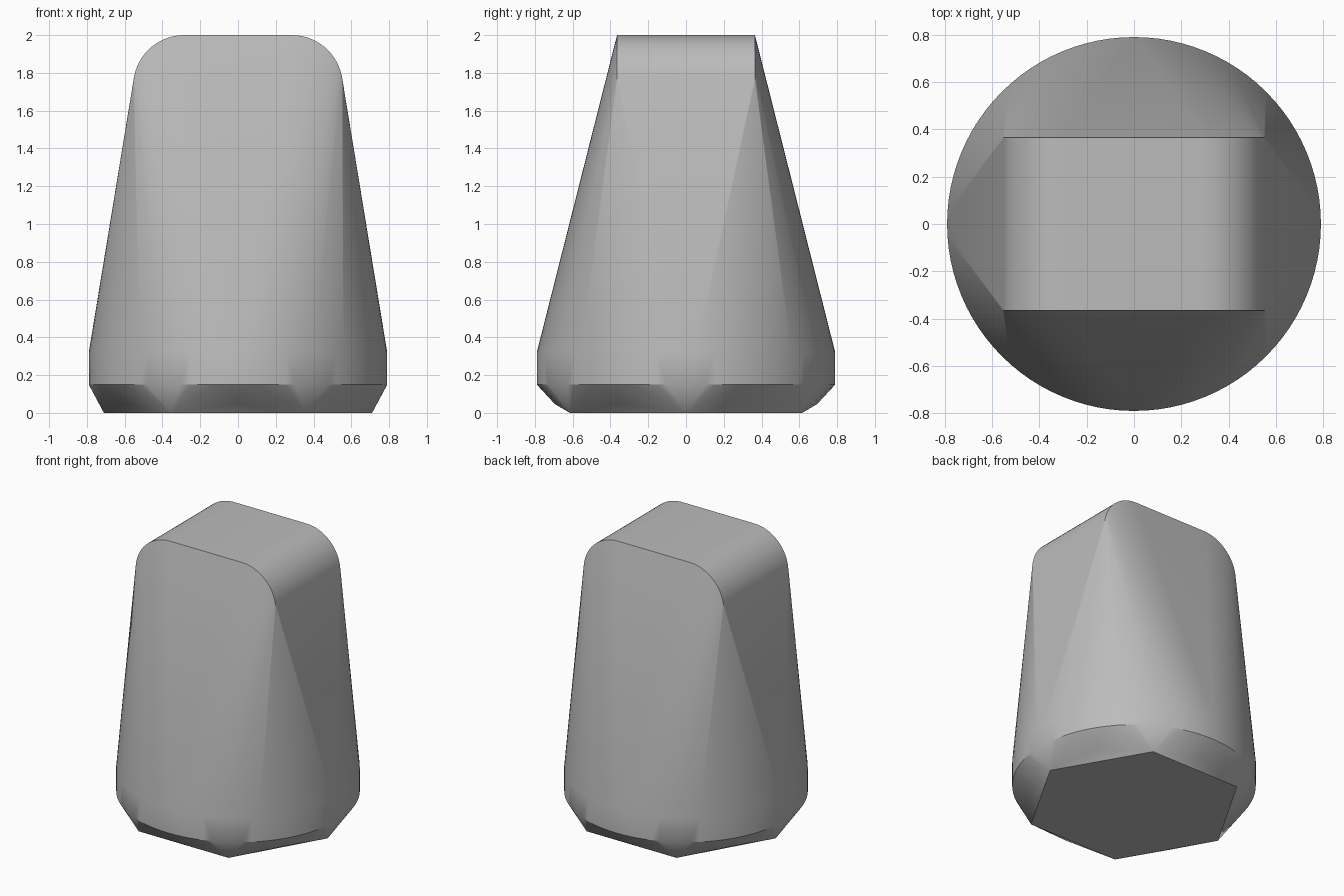
import bpy, bmesh
from math import sin, cos, pi, radians

cube = bpy.data.objects.get("Cube")
if cube:
    bpy.data.objects.remove(cube, do_unlink=True)

grey = bpy.data.materials.new("plain_grey")
grey.use_nodes = True
colour = (0.5, 0.5, 0.5, 1)
grey.diffuse_color = colour
grey.node_tree.nodes["Principled BSDF"].inputs["Base Color"].default_value = colour


def ring(radius, z, count, start=0.0):
    """Evenly spaced points on a level circle."""
    return [(radius * cos(start + 2 * pi * i / count),
             radius * sin(start + 2 * pi * i / count), z) for i in range(count)]


def rounded_end(y, half_flat=0.285, radius=0.27, top=2.0, steps=16):
    """Top edge of the slab with its two rounded shoulders."""
    points = []
    for side in (-1, 1):
        for i in range(steps + 1):
            a = pi / 2 * i / steps
            points.append((side * (half_flat + radius * cos(a)), y,
                           top - radius + radius * sin(a)))
    return points


# Hexagonal foot, swelling at the middle of each side
points = ring(0.71, 0, 6) + ring(0.695, 0.047, 6, pi / 6)
# Round lower band
points += ring(0.79, 0.15, 96) + ring(0.79, 0.32, 96)
# Rounded slab at the top
points += rounded_end(-0.365) + rounded_end(0.365)

# Skin stretched over all the sections
bm = bmesh.new()
for p in points:
    bm.verts.new(p)
hull = bmesh.ops.convex_hull(bm, input=bm.verts[:])
loose = {g for g in hull["geom_interior"] + hull["geom_unused"]
         if isinstance(g, bmesh.types.BMVert)}
bmesh.ops.delete(bm, geom=list(loose), context="VERTS")
bmesh.ops.dissolve_limit(bm, angle_limit=radians(0.2),
                         verts=bm.verts[:], edges=bm.edges[:])
bmesh.ops.recalc_face_normals(bm, faces=bm.faces[:])
mesh = bpy.data.meshes.new("body")
bm.to_mesh(mesh)
bm.free()
mesh.materials.append(grey)

body = bpy.data.objects.new("body", mesh)
bpy.context.collection.objects.link(body)
bpy.ops.object.select_all(action="DESELECT")
body.select_set(True)
bpy.context.view_layer.objects.active = body
bpy.ops.object.shade_smooth_by_angle(angle=radians(30))
